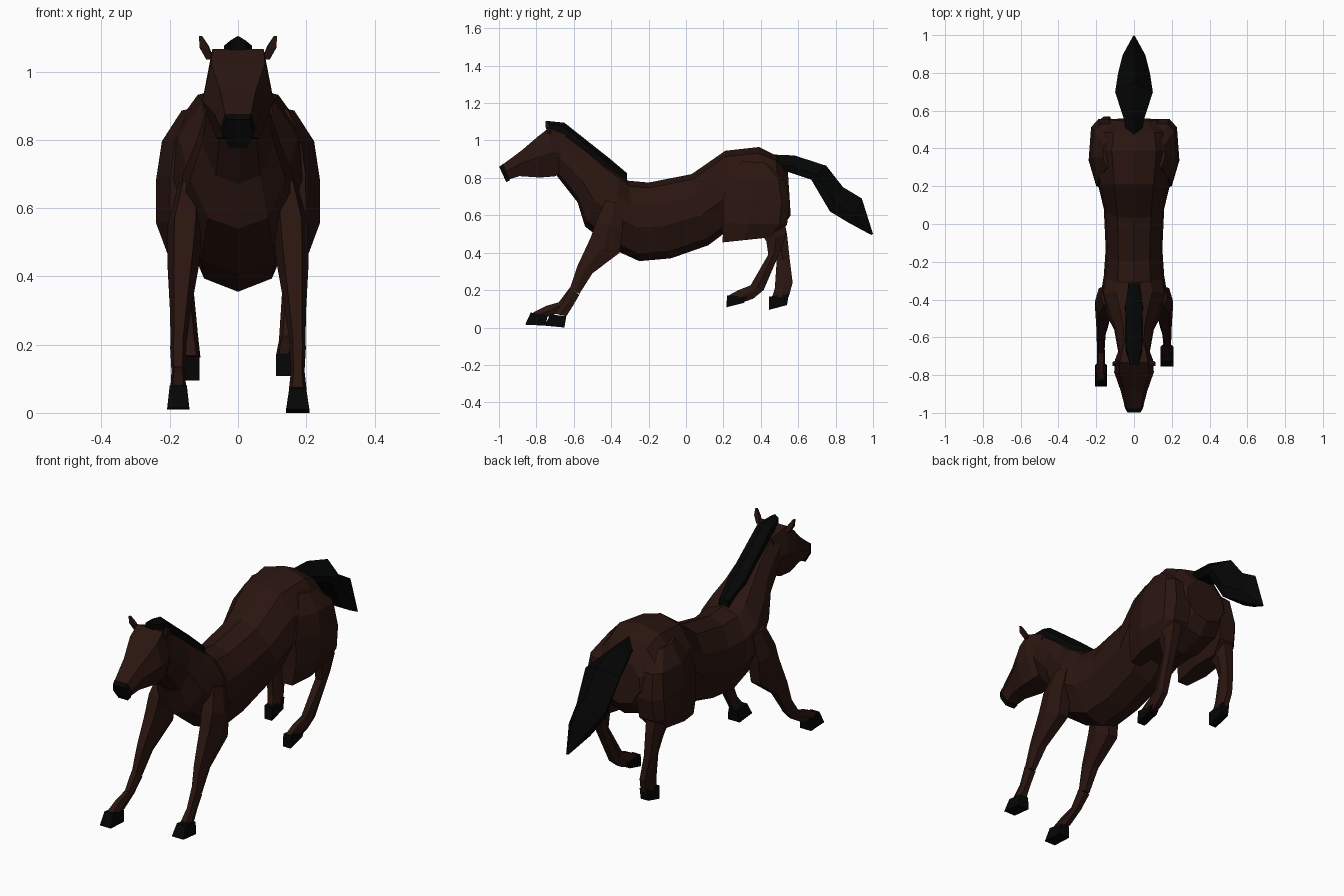
import bpy, bmesh


def material(name, color):
    m = bpy.data.materials.new(name)
    m.diffuse_color = color
    return m


COAT = material("coat", (0.023, 0.0075, 0.005, 1))
DARK = material("dark_hair", (0.0015, 0.0016, 0.0016, 1))

# Cross-sections: (side fraction, height fraction between lower and upper edge)
BODY = [(0, 1), (.55, .93), (.92, .7), (1, .42), (.62, .09),
        (0, 0), (-.62, .09), (-1, .42), (-.92, .7), (-.55, .93)]
HEAD = [(.75, .97), (1, .5), (.6, .03), (-.6, .03), (-1, .5), (-.75, .97)]
LIMB = [(.6, 1), (1, .5), (.6, 0), (-.6, 0), (-1, .5), (-.6, 1)]
HAUNCH = [(.5, 1), (1, .6), (.85, .12), (.4, 0), (-.7, 0), (-1, .5), (-.6, 1)]
BLOCK = [(.9, 1), (.9, 0), (-.9, 0), (-.9, 1)]
HAIR = [(0, 1), (1, .35), (.8, 0), (-.8, 0), (-1, .35)]
MANE = [(0, 1), (.9, .75), (1, 0), (-1, 0), (-.9, .75)]


def loft(name, section, rings, mat, side=1):
    """Each ring: upper edge y, z, lower edge y, z, centre x, half width."""
    bm = bmesh.new()
    loops = []
    for y1, z1, y0, z0, cx, w in rings:
        loops.append([bm.verts.new((side * (cx + u * w), y0 + (y1 - y0) * v, z0 + (z1 - z0) * v))
                      for u, v in section])
    n = len(section)
    for a, b in zip(loops, loops[1:]):
        for i in range(n):
            j = (i + 1) % n
            bm.faces.new((a[i], a[j], b[j], b[i]))
    bm.faces.new(loops[0])
    bm.faces.new(loops[-1])
    bmesh.ops.recalc_face_normals(bm, faces=bm.faces)
    me = bpy.data.meshes.new(name)
    bm.to_mesh(me)
    bm.free()
    me.materials.append(mat)
    ob = bpy.data.objects.new(name, me)
    bpy.context.collection.objects.link(ob)
    return ob


# Torso and neck
loft("torso_and_neck", BODY, [
    (.545, .83, .56, .60, 0, .12),
    (.48, .92, .51, .53, 0, .195),
    (.39, .965, .38, .49, 0, .215),
    (.21, .945, .20, .50, 0, .19),
    (.03, .82, .12, .44, 0, .16),
    (-.20, .775, -.08, .37, 0, .15),
    (-.31, .785, -.25, .355, 0, .16),
    (-.36, .83, -.37, .41, 0, .175),
    (-.43, .88, -.54, .54, 0, .14),
    (-.53, .96, -.58, .67, 0, .105),
    (-.67, 1.06, -.69, .81, 0, .083)], COAT)

# Head and muzzle
loft("head", HEAD, [
    (-.64, 1.04, -.66, .82, 0, .075),
    (-.735, 1.075, -.70, .80, 0, .10),
    (-.79, 1.03, -.78, .795, 0, .105),
    (-.88, .95, -.89, .805, 0, .07),
    (-.98, .875, -.945, .79, 0, .05)], COAT)
loft("muzzle", HEAD, [
    (-.978, .878, -.94, .785, 0, .052),
    (-1.0, .862, -.96, .775, 0, .045)], DARK)

# Mane and tail
loft("mane", MANE, [
    (-.745, 1.105, -.735, 1.05, 0, .025),
    (-.65, 1.095, -.68, 1.02, 0, .045),
    (-.41, .905, -.46, .83, 0, .05),
    (-.315, .825, -.315, .775, 0, .03)], DARK)
loft("tail", HAIR, [
    (.46, .925, .50, .85, 0, .04),
    (.58, .92, .55, .83, 0, .055),
    (.75, .865, .67, .79, 0, .10),
    (.84, .75, .77, .62, 0, .085),
    (.94, .69, .87, .56, 0, .06),
    (1.0, .50, .99, .495, 0, .006)], DARK)

for label, s in (("left", 1), ("right", -1)):
    # Ears
    loft(label + "_ear", BLOCK, [
        (-.72, 1.04, -.738, 1.035, .082, .012),
        (-.73, 1.075, -.75, 1.07, .099, .015),
        (-.742, 1.105, -.752, 1.105, .11, .005)], COAT, s)
    # Haunch
    loft(label + "_haunch", HAUNCH, [
        (.30, .89, .43, .88, .125, .04),
        (.24, .80, .53, .79, .145, .078),
        (.20, .70, .555, .66, .155, .085),
        (.20, .56, .54, .55, .16, .08),
        (.195, .455, .48, .485, .155, .052)], COAT, s)
    # Shoulder and forearm
    loft(label + "_forearm", LIMB, [
        (-.43, .68, -.33, .66, .14, .035),
        (-.48, .57, -.34, .52, .155, .052),
        (-.51, .48, -.355, .40, .16, .047),
        (-.58, .33, -.50, .29, .168, .032),
        (-.62, .21, -.57, .18, .175, .022)], COAT, s)

# Lower front legs
loft("left_front_shin", LIMB, [
    (-.62, .215, -.57, .175, .175, .024),
    (-.66, .13, -.605, .115, .175, .020),
    (-.705, .075, -.64, .06, .175, .026)], COAT)
loft("left_front_hoof", BLOCK, [
    (-.725, .07, -.64, .06, .175, .028),
    (-.755, .01, -.65, 0, .175, .038)], DARK)
loft("right_front_shin", LIMB, [
    (-.62, .215, -.57, .175, .175, .024),
    (-.68, .135, -.635, .11, .175, .020),
    (-.75, .115, -.72, .06, .175, .022),
    (-.82, .08, -.75, .06, .175, .026)], COAT, -1)
loft("right_front_hoof", BLOCK, [
    (-.83, .08, -.74, .065, .175, .028),
    (-.86, .015, -.75, .01, .175, .036)], DARK, -1)

# Lower hind legs
loft("left_hind_shin", LIMB, [
    (.38, .54, .53, .55, .165, .045),
    (.43, .46, .535, .50, .168, .04),
    (.44, .39, .505, .41, .165, .033),
    (.345, .225, .415, .20, .145, .025),
    (.28, .20, .36, .155, .138, .025),
    (.225, .17, .32, .14, .135, .023)], COAT)
loft("left_hind_hoof", BLOCK, [
    (.22, .172, .33, .165, .135, .026),
    (.215, .108, .31, .132, .135, .026)], DARK)
loft("right_hind_shin", LIMB, [
    (.40, .52, .53, .55, .165, .045),
    (.46, .44, .54, .50, .165, .04),
    (.485, .36, .555, .36, .16, .03),
    (.475, .21, .57, .24, .143, .026),
    (.46, .16, .55, .165, .135, .025)], COAT, -1)
loft("right_hind_hoof", BLOCK, [
    (.445, .165, .55, .18, .135, .024),
    (.445, .095, .54, .12, .135, .024)], DARK, -1)
